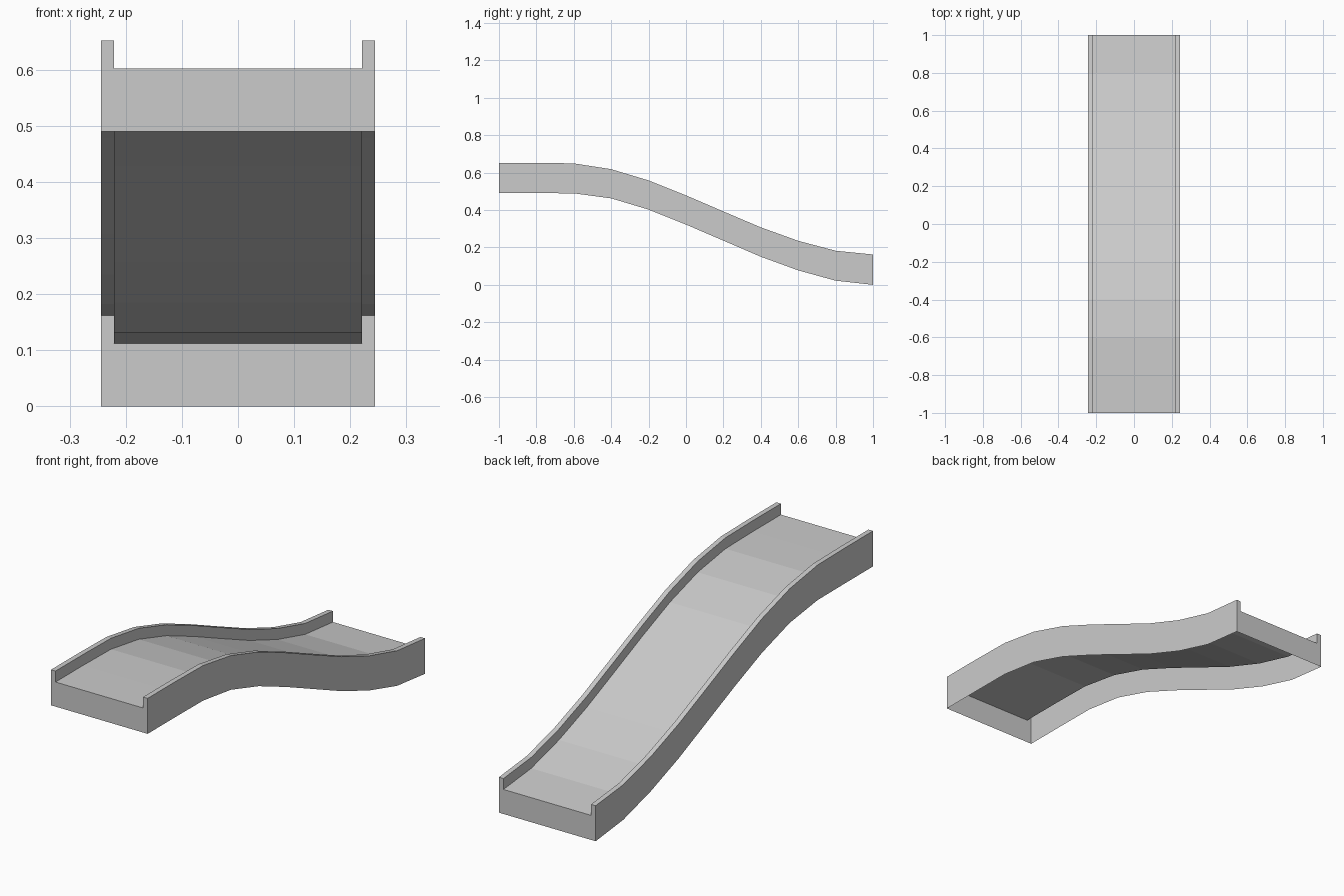
import bpy

if "Cube" in bpy.data.objects:
    bpy.data.objects.remove(bpy.data.objects["Cube"])

# Stations every 0.2 along y: (bottom z, rail-top z)
STATIONS = [(0.490, 0.652), (0.490, 0.652), (0.489, 0.649), (0.462, 0.618),
            (0.402, 0.558), (0.322, 0.478), (0.236, 0.392), (0.150, 0.307),
            (0.077, 0.235), (0.022, 0.182), (0.0, 0.162)]
OUTER, INNER, LIP = 0.244, 0.221, 0.05


def section(i):
    """Open-bottomed channel section at one station, left to right."""
    low, top = STATIONS[i]
    y = -1 + 0.2 * i
    half = [(OUTER, low), (OUTER, top), (INNER, top), (INNER, top - LIP)]
    return [(-x, y, z) for x, z in half] + [(x, y, z) for x, z in reversed(half)]


def add_part(name, verts, faces):
    mesh = bpy.data.meshes.new(name)
    mesh.from_pydata(verts, [], faces)
    mesh.update()
    obj = bpy.data.objects.new(name, mesh)
    bpy.context.collection.objects.link(obj)
    return obj


# Sliding bed with hollow side rails, swept down the curve
count = len(STATIONS)
verts = [p for i in range(count) for p in section(i)]
faces = [(8 * i + j, 8 * i + j + 1, 8 * i + j + 9, 8 * i + j + 8)
         for i in range(count - 1) for j in range(7)]
add_part("slide_bed", verts, faces)

# Closing panels at the high and low ends
add_part("top_end_panel", section(0), [tuple(range(7, -1, -1))])
add_part("bottom_end_panel", section(count - 1), [tuple(range(8))])
